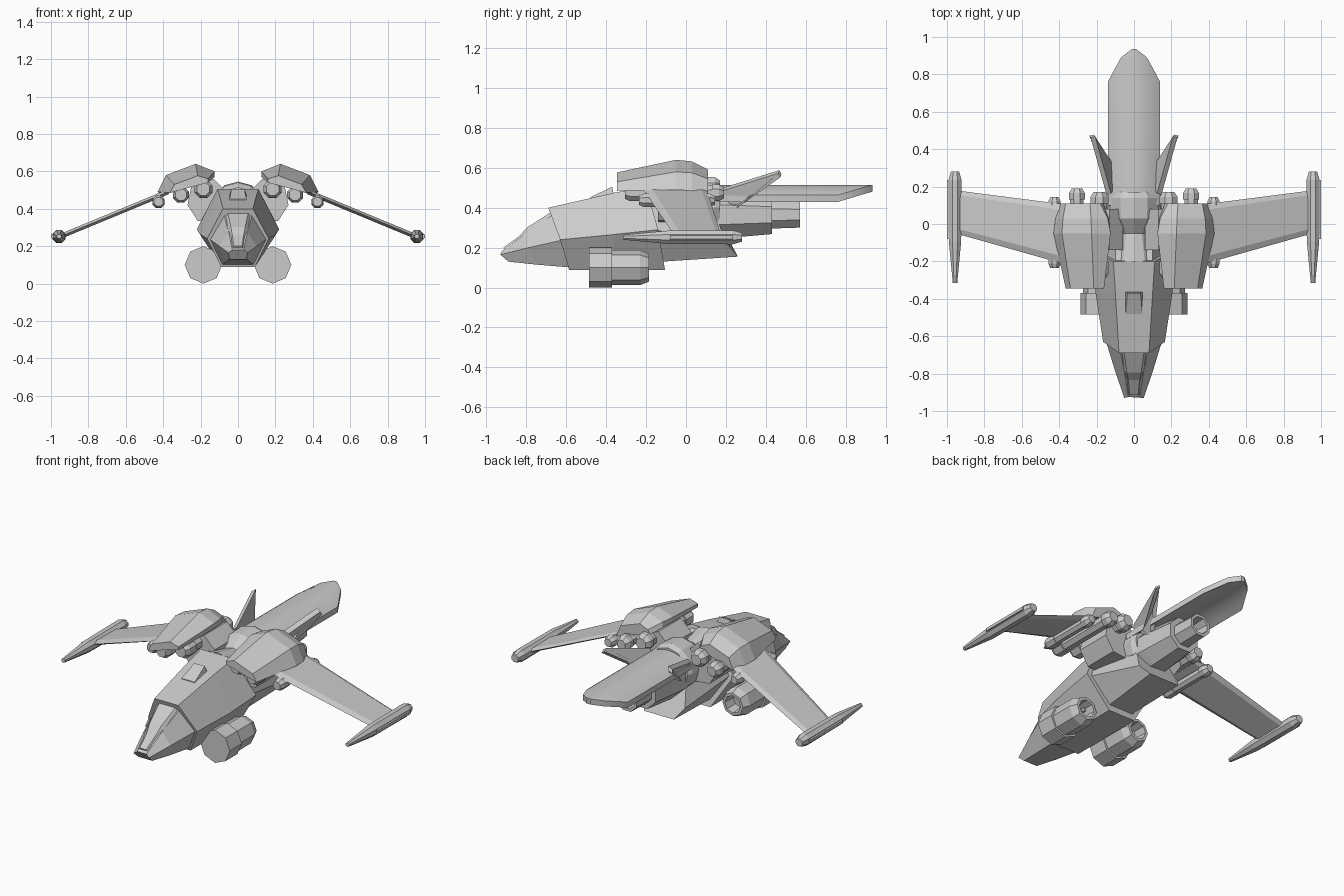
import bpy, bmesh, math
from mathutils import Vector

if "Cube" in bpy.data.objects:
    bpy.data.objects.remove(bpy.data.objects["Cube"])


def loft(name, rings, mirror=False, smooth=False):
    """Skin equal-length rings of points and cap both ends."""
    bm = bmesh.new()
    vr = [[bm.verts.new(p) for p in r] for r in rings]
    n = len(vr[0])
    for a, b in zip(vr, vr[1:]):
        for i in range(n):
            j = (i + 1) % n
            bm.faces.new((a[i], a[j], b[j], b[i]))
    bm.faces.new(vr[0])
    bm.faces.new(vr[-1])
    bmesh.ops.recalc_face_normals(bm, faces=bm.faces)
    me = bpy.data.meshes.new(name)
    bm.to_mesh(me)
    bm.free()
    ob = bpy.data.objects.new(name, me)
    bpy.context.collection.objects.link(ob)
    if mirror:
        m = ob.modifiers.new("mirror", 'MIRROR')
        m.use_axis = (True, False, False)
    if smooth:
        bpy.context.view_layer.objects.active = ob
        ob.select_set(True)
        bpy.ops.object.shade_smooth_by_angle(angle=math.radians(30))
        ob.select_set(False)
    return ob


def sym(half):
    """Full ring from right-hand points (x, y, z)."""
    return [Vector(p) for p in half] + [Vector((-x, y, z)) for x, y, z in reversed(half)]


def turned(name, profile, x, z, n=8, mirror=True, twist=0.5):
    """Faceted body along y from (y, radius) pairs."""
    rings = []
    for y, r in profile:
        rings.append([(x + r * math.cos(2 * math.pi * (i + twist) / n), y,
                       z + r * math.sin(2 * math.pi * (i + twist) / n)) for i in range(n)])
    return loft(name, rings, mirror)


# nose: hexagonal sections, raked backwards at the bottom
loft("nose", [
    sym([(.045, -.89, .13), (.052, -.93, .165), (.03, -.925, .18)]),
    sym([(.065, -.75, .115), (.10, -.79, .20), (.05, -.80, .275)]),
    sym([(.085, -.57, .10), (.155, -.61, .24), (.075, -.67, .365)])])

# canopy glazing standing proud of the nose
loft("canopy", [
    sym([(.035, -.90, .175), (.022, -.915, .20)]),
    sym([(.06, -.80, .24), (.03, -.835, .258)]),
    sym([(.07, -.77, .27), (.038, -.795, .302)]),
    sym([(.085, -.66, .34), (.055, -.675, .378)])])

# main hull
loft("hull", [
    sym([(.09, -.585, .088), (.165, -.63, .24), (.08, -.69, .40)]),
    sym([(.09, -.33, .088), (.205, -.37, .265), (.10, -.36, .475)]),
    sym([(.09, -.105, .088), (.22, -.14, .29), (.11, -.20, .505)])])

# rear hull and keel
loft("rear_hull", [
    sym([(.08, -.12, .13), (.19, -.16, .29), (.10, -.21, .49)]),
    sym([(.10, .26, .155), (.14, .21, .215), (.09, .12, .42)])])

# wedge scoop on the roof
loft("roof_scoop", [
    sym([(.045, -.48, .44), (.045, -.48, .452)]),
    sym([(.05, -.36, .46), (.035, -.37, .505)])])

# spine with pinched waist and collar
turned("spine", [(-.20, .115), (-.05, .085), (.03, .14), (.14, .145), (.17, .13)],
       0, .40, 12, False, 0)

# arched tail plate, narrowing to a blunt point
rings = []
for y, w in [(.10, .14), (.76, .14), (.89, .07), (.935, .012)]:
    xs = [w * (i / 6 - 1) for i in range(13)]
    arch = [.515 - .052 * (x / .14) ** 2 for x in xs]
    rings.append([(x, y, z) for x, z in zip(xs, arch)] +
                 [(x, y, z - .034) for x, z in reversed(list(zip(xs, arch)))])
loft("tail_plate", rings, smooth=True)

# central engine and nozzle
turned("main_engine", [(.05, .13), (.22, .125), (.43, .105), (.43, .075), (.57, .07),
                       (.57, .052), (.49, .045)], 0, .365, 8, False)

# lower side engines, open at the back
turned("side_engine", [(-.485, .10), (-.37, .10), (-.37, .088), (-.23, .088), (-.185, .07),
                       (-.185, .053), (-.26, .047)], .185, .10, 8, True, 0)
loft("engine_mount", [[(.06, y, .12), (.16, y, .12), (.16, y, .17), (.06, y, .2)]
                      for y in (-.42, -.24)], True)

# shoulder pods: leaning faceted housings
pod = [
    (-.345, [(.365, .485), (.34, .53), (.215, .577), (.16, .56), (.16, .54)]),
    (-.05, [(.43, .49), (.385, .58), (.227, .64), (.125, .60), (.125, .57)]),
    (.03, [(.42, .485), (.38, .575), (.23, .632), (.14, .595), (.135, .565)]),
    (.11, [(.395, .475), (.365, .545), (.235, .592), (.18, .57), (.165, .545)])]
loft("shoulder_pod", [[(x, y, z) for x, z in s] for y, s in pod], True)

# struts joining the hull to the pods
strut = [(.06, .49), (.13, .56), (.25, .52), (.27, .42), (.215, .335), (.08, .32)]
loft("pod_strut", [[(x, y, z) for x, z in strut] for y in (-.14, .08)], True)

# stores hanging under each pod
for label, x, z, r, y0, y1 in (("inner", .185, .505, .052, -.29, .17),
                               ("middle", .305, .475, .046, -.305, .19),
                               ("outer", .425, .437, .036, -.235, .145)):
    turned(label + "_missile", [(y0, r * .7), (y0 + .025, r), (y0 + .09, r),
                                (y0 + .09, r * .85), (y1 - .06, r * .85), (y1 - .06, r),
                                (y1 - .025, r), (y1, r * .65)], x, z)

# drooping wings
rings = []
for x, z, lead, trail in ((.37, .492, -.215, .105), (.955, .25, -.05, .18)):
    d = trail - lead
    rings.append([(x, lead, z), (x, lead + .12 * d, z + .014), (x, trail - .1 * d, z + .012),
                  (x, trail, z), (x, trail - .1 * d, z - .012), (x, lead + .12 * d, z - .014)])
loft("wing", rings, True)

# wingtip guns
turned("wingtip_gun", [(-.315, .013), (-.09, .036), (.235, .038), (.28, .024)], .957, .252)
loft("wingtip_rail", [[(.98, y, .24), (1.0, y, .243), (1.0, y, .261), (.98, y, .265)]
                      for y in (-.08, .235)], True)

# canted tail fins
fin = [(.135, .16, .485), (.22, .465, .58), (.226, .475, .56), (.15, .27, .415), (.08, .25, .40)]
off = Vector((.012, -.003, -.008))
loft("tail_fin", [[Vector(p) + off * s for p in fin] for s in (-1, 1)], True)
